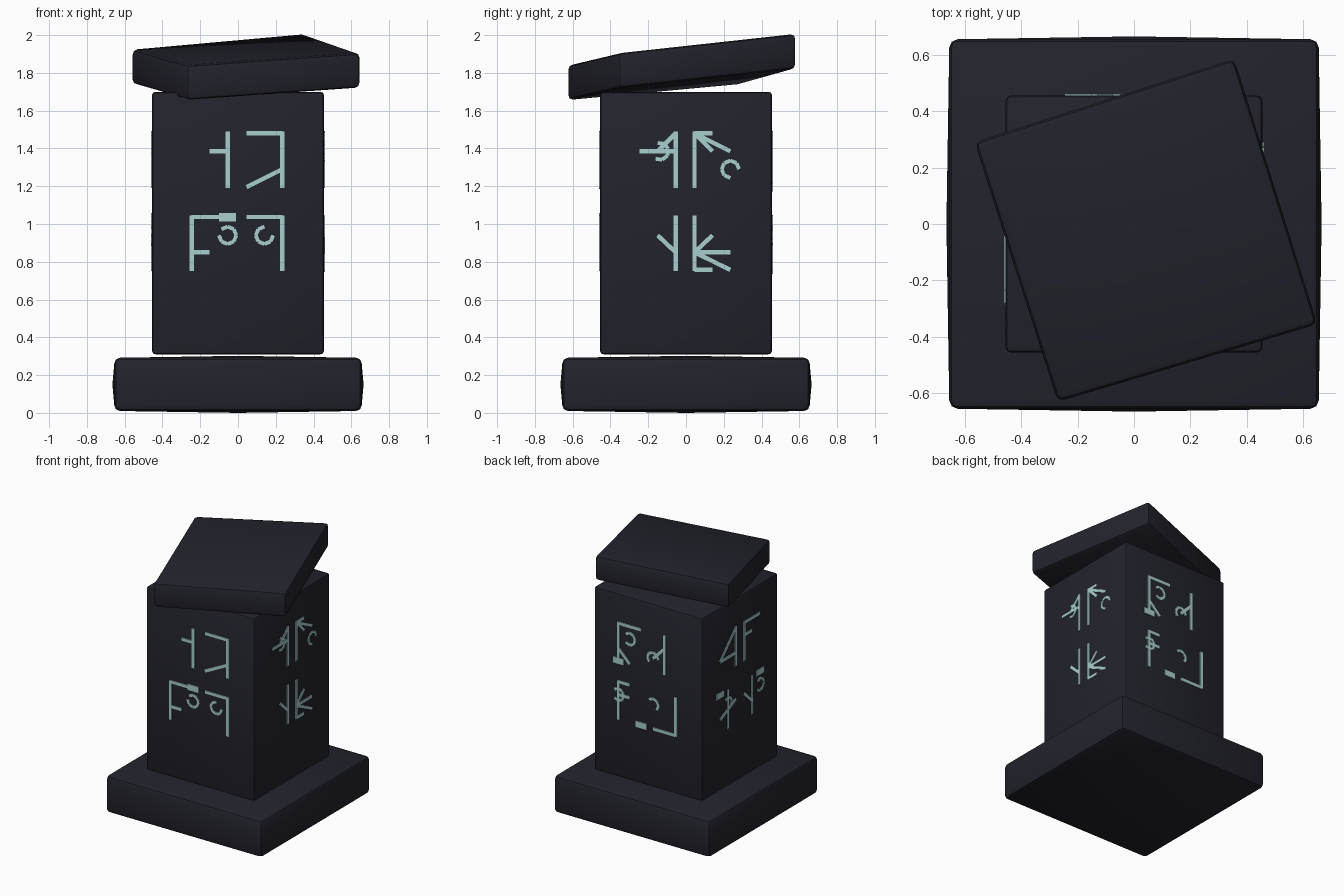
import bpy, bmesh, math
from mathutils import Vector, Matrix

if "Cube" in bpy.data.objects:
    bpy.data.objects.remove(bpy.data.objects["Cube"])


def material(name, rgb):
    m = bpy.data.materials.new(name)
    m.diffuse_color = (*rgb, 1)
    m.use_nodes = True
    m.node_tree.nodes["Principled BSDF"].inputs["Base Color"].default_value = m.diffuse_color
    return m


STONE = material("dark stone", (0.0165, 0.0165, 0.026))
GLOW = material("pale teal", (0.39, 0.63, 0.61))


def finish(bm, name, mat):
    me = bpy.data.meshes.new(name)
    bmesh.ops.recalc_face_normals(bm, faces=bm.faces)
    bm.to_mesh(me)
    bm.free()
    me.materials.append(mat)
    ob = bpy.data.objects.new(name, me)
    bpy.context.collection.objects.link(ob)
    return ob


def slab(name, low, high, bulge, bevel):
    """Worn stone block from four bottom and four top corners, swollen mid-face."""
    bm = bmesh.new()
    a = [bm.verts.new(p) for p in low]
    b = [bm.verts.new(p) for p in high]
    bm.faces.new(a[::-1])
    bm.faces.new(b)
    for i in range(4):
        j = (i + 1) % 4
        bm.faces.new((a[i], a[j], b[j], b[i]))
    bmesh.ops.bevel(bm, geom=bm.edges[:], offset=bevel, segments=2,
                    profile=0.5, affect='EDGES')
    bm.normal_update()
    big = sorted(bm.faces, key=lambda f: -f.calc_area())[:6]
    # raise the centre of each large face a little
    for f in big:
        n = f.normal.copy()
        c = bmesh.ops.poke(bm, faces=[f])['verts'][0]
        c.co += n * bulge
    ob = finish(bm, name, STONE)
    bpy.context.view_layer.objects.active = ob
    ob.select_set(True)
    bpy.ops.object.shade_smooth_by_angle(angle=math.radians(30))
    ob.select_set(False)
    return ob


def square(h, z):
    return [(-h, -h, z), (h, -h, z), (h, h, z), (-h, h, z)]


# plinth and shaft
slab("base", square(0.655, 0.01), square(0.655, 0.292), 0.01, 0.03)
slab("pillar", square(0.455, 0.31), square(0.455, 1.70), 0.0, 0.018)

# loose capstone, turned and tilted
cap = [(-0.27, -0.63, 1.84), (0.65, -0.355, 1.905), (0.355, 0.585, 2.008), (-0.565, 0.29, 1.925)]
slab("capstone", [(x, y, z - 0.185) for x, y, z in cap], cap, 0.0, 0.025)

# carved signs: strokes (u1, z1, u2, z2), arcs (u, z, start, sweep), blocks (u, z)
A, B, C, D, E, F = -0.245, -0.15, -0.055, 0.045, 0.14, 0.235   # columns
T, T1, T2, T3 = 1.48, 1.385, 1.29, 1.195                       # upper row
L, L1, L2, L3 = 1.037, 0.94, 0.85, 0.757                       # lower row


def stem(u, row):
    return (u, 1.49, u, 1.19) if row == 0 else (u, 1.046, u, 0.75)


SIGNS = {
    "front": dict(
        strokes=[stem(C, 0), (C, T1, B, T1), stem(F, 0), (D, T, F, T), (D, T3, F, T2),
                 stem(A, 1), (A, L, C, L), (A, L2, B, L2), stem(F, 1), (D, L, F, L)],
        arcs=[(C, L1, 180, 315), (E, L1, 90, 270)],
        blocks=[(C, L)]),
    "right": dict(
        strokes=[stem(C, 0), (A, T1, C, T1), (C, T, B, T1), stem(D, 0), (D, T, E, T),
                 (D, T, E, T1), (D, T, F, T1),
                 stem(C, 1), (C, L2, B, L1), stem(D, 1), (D, L2, F, L2),
                 (D, L3, E, L3), (D, L2, F, L3), (D, L2, E, L1)],
        arcs=[(B + 0.012, T1, -120, 225), (F, T2, 0, 270)],
        blocks=[]),
    "back": dict(
        strokes=[stem(A, 0), (A, T, C, T), (A, T2, B, T3), stem(E, 0), (E, T1, D, T2),
                 stem(A, 1), (A, L, B, L), (A, L1, B, L1), stem(F, 1), (D, L3, F, L3)],
        arcs=[(B, T1, -135, 270), (D, T2, 0, 225), (A, L1, -135, 270), (D, L1, -45, 180)],
        blocks=[(A, T3), (C, L3)]),
    "left": dict(
        strokes=[stem(C, 0), (C, T, A, T2), (A, T2, C, T2), stem(D, 0), (D, T, F, T),
                 (D, T1, E, T1),
                 stem(B, 1), (A, L2, C, L1), stem(E, 1), (E, L2, D, L1)],
        arcs=[(B, L1, -90, 225), (F, L1, -135, 270)],
        blocks=[(A, L), (F, L)]),
}


def plate(bm, p, q, width):
    """Thin bar between two points on the front face."""
    p, q = Vector(p), Vector(q)
    d = q - p
    m = (Matrix.Translation(((p.x + q.x) / 2, -0.4575, (p.y + q.y) / 2))
         @ Matrix.Rotation(-math.atan2(d.y, d.x), 4, 'Y')
         @ Matrix.Diagonal((d.length, 0.008, width, 1)))
    bmesh.ops.create_cube(bm, size=1, matrix=m)


for k, (side, s) in enumerate(SIGNS.items()):
    bm = bmesh.new()
    for u1, z1, u2, z2 in s["strokes"]:
        plate(bm, (u1, z1), (u2, z2), 0.023)
    for u, z, start, sweep in s["arcs"]:
        n = sweep // 45
        pts = [(u + 0.046 * math.cos(math.radians(start + 45 * i)),
                z + 0.046 * math.sin(math.radians(start + 45 * i))) for i in range(n + 1)]
        for p, q in zip(pts, pts[1:]):
            plate(bm, p, q, 0.02)
    for u, z in s["blocks"]:
        plate(bm, (u - 0.045, z), (u + 0.045, z), 0.045)
    bm.transform(Matrix.Rotation(k * math.pi / 2, 4, 'Z'))
    finish(bm, side + "_carvings", GLOW)
